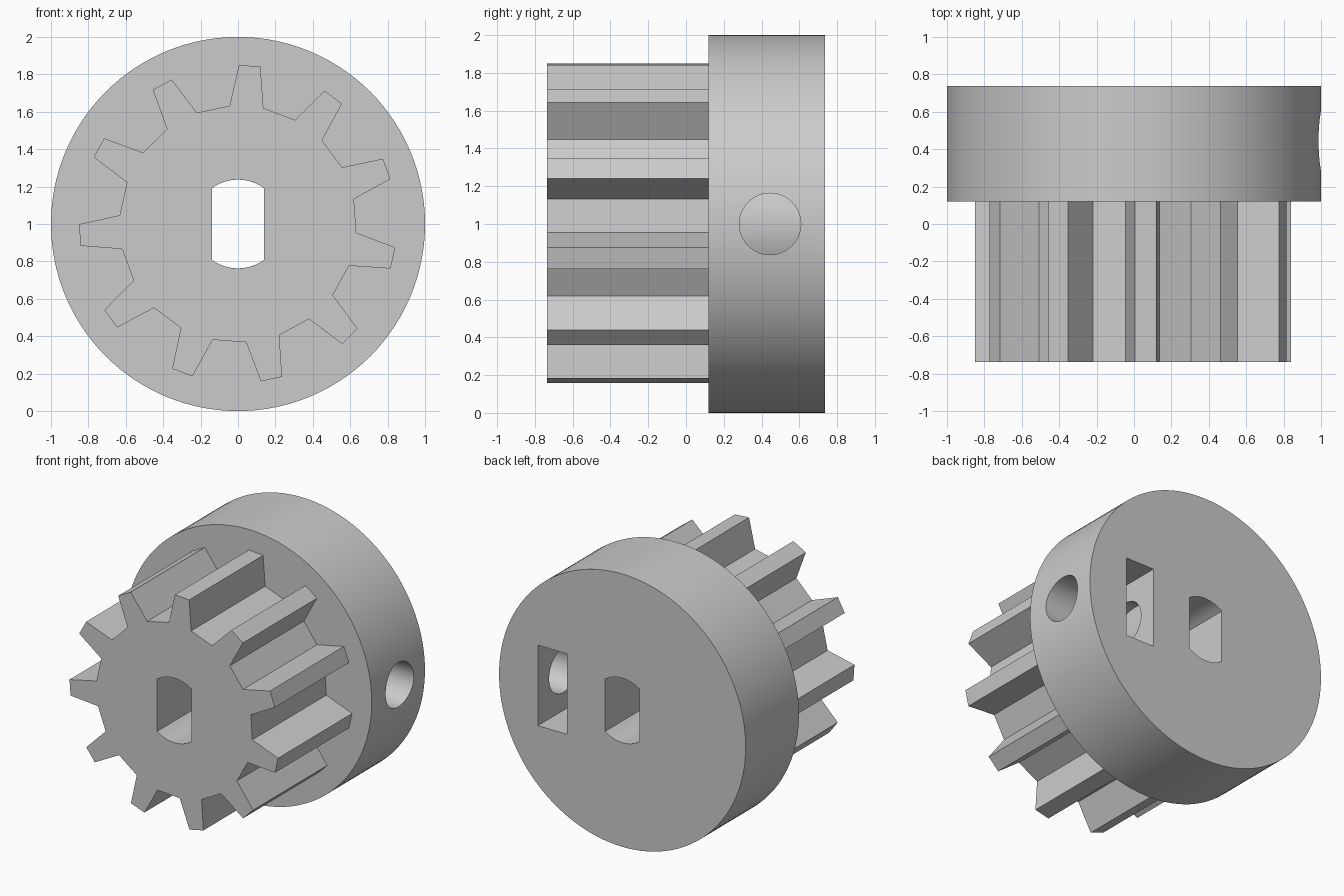
import bpy, bmesh
from math import sin, cos, pi, radians, asin
from mathutils import Matrix, Vector

TEETH = 11
BACK, SHOULDER, FRONT = 0.737, 0.12, -0.737
AXIS_Z = 1.0
BORE_R, BORE_HALF = 0.237, 0.14
SCREW_Y, SCREW_R = 0.445, 0.163

cube = bpy.data.objects.get("Cube")
if cube:
    bpy.data.objects.remove(cube, do_unlink=True)

grey = bpy.data.materials.new("plain grey")
grey.use_nodes = True
COLOUR = (0.6, 0.6, 0.6, 1)
grey.diffuse_color = COLOUR
grey.node_tree.nodes["Principled BSDF"].inputs["Base Color"].default_value = COLOUR


def prism(name, outline, y0, y1):
    """Extrude an (x, z) outline around the axle from y0 to y1."""
    bm = bmesh.new()
    face = bm.faces.new([bm.verts.new((x, y0, z + AXIS_Z)) for x, z in outline])
    ext = bmesh.ops.extrude_face_region(bm, geom=[face])
    moved = [v for v in ext["geom"] if isinstance(v, bmesh.types.BMVert)]
    bmesh.ops.translate(bm, verts=moved, vec=Vector((0, y1 - y0, 0)))
    bmesh.ops.recalc_face_normals(bm, faces=bm.faces)
    mesh = bpy.data.meshes.new(name)
    bm.to_mesh(mesh)
    bm.free()
    mesh.materials.append(grey)
    obj = bpy.data.objects.new(name, mesh)
    bpy.context.collection.objects.link(obj)
    return obj


def circle(radius, count):
    return [(radius * cos(2 * pi * i / count), radius * sin(2 * pi * i / count))
            for i in range(count)]


def select(obj):
    bpy.ops.object.select_all(action="DESELECT")
    obj.select_set(True)
    bpy.context.view_layer.objects.active = obj


def cut(obj, cutter):
    mod = obj.modifiers.new("cut", "BOOLEAN")
    mod.operation = "DIFFERENCE"
    mod.solver = "EXACT"
    mod.object = cutter
    select(obj)
    bpy.ops.object.modifier_apply(modifier=mod.name)


# Gear with straight tapered teeth, clockwise from the top
outline = []
for i in range(TEETH):
    middle = radians(4.2) + 2 * pi * i / TEETH
    for radius, offset in ((0.634, -8.2), (0.85, -3.9), (0.85, 3.9), (0.634, 8.2)):
        a = middle + radians(offset)
        outline.append((radius * sin(a), radius * cos(a)))
gear = prism("pinion_gear", outline, FRONT, SHOULDER)

# Round collar behind the gear
collar = prism("collar", circle(1.0, 128), SHOULDER, BACK)

# Shaft bore with two flat sides
limit = asin((BORE_R ** 2 - BORE_HALF ** 2) ** 0.5 / BORE_R)
bore_outline = []
for start in (pi / 2, -pi / 2):
    half = pi / 2 - limit
    for i in range(17):
        a = start - half + 2 * half * i / 16
        bore_outline.append((BORE_R * cos(a), BORE_R * sin(a)))
bore = prism("bore_cutter", bore_outline, -1, 1)

# Set screw hole, stopped short of the bore by a round hub
bpy.ops.mesh.primitive_cylinder_add(vertices=48, radius=SCREW_R, depth=1.0,
                                    location=(0.7, SCREW_Y, AXIS_Z),
                                    rotation=(0, pi / 2, 0))
screw = bpy.context.object
screw.name = "screw_cutter"
hub = prism("hub_cutter", circle(0.4, 64), -1, 1)
cut(screw, hub)

# Nut slot open at the back
slot = prism("nut_slot_cutter", [(0.45, -0.295), (0.685, -0.295),
                                 (0.685, 0.295), (0.45, 0.295)], 0.15, 1)

cut(gear, bore)
for cutter in (bore, screw, slot):
    cut(collar, cutter)
for helper in (bore, screw, hub, slot):
    bpy.data.objects.remove(helper, do_unlink=True)

# One colour everywhere; curved walls smooth, edges sharp
for obj in (gear, collar):
    obj.data.materials.clear()
    obj.data.materials.append(grey)
    for poly in obj.data.polygons:
        poly.material_index = 0
    select(obj)
    bpy.ops.object.shade_smooth_by_angle(angle=radians(20))
